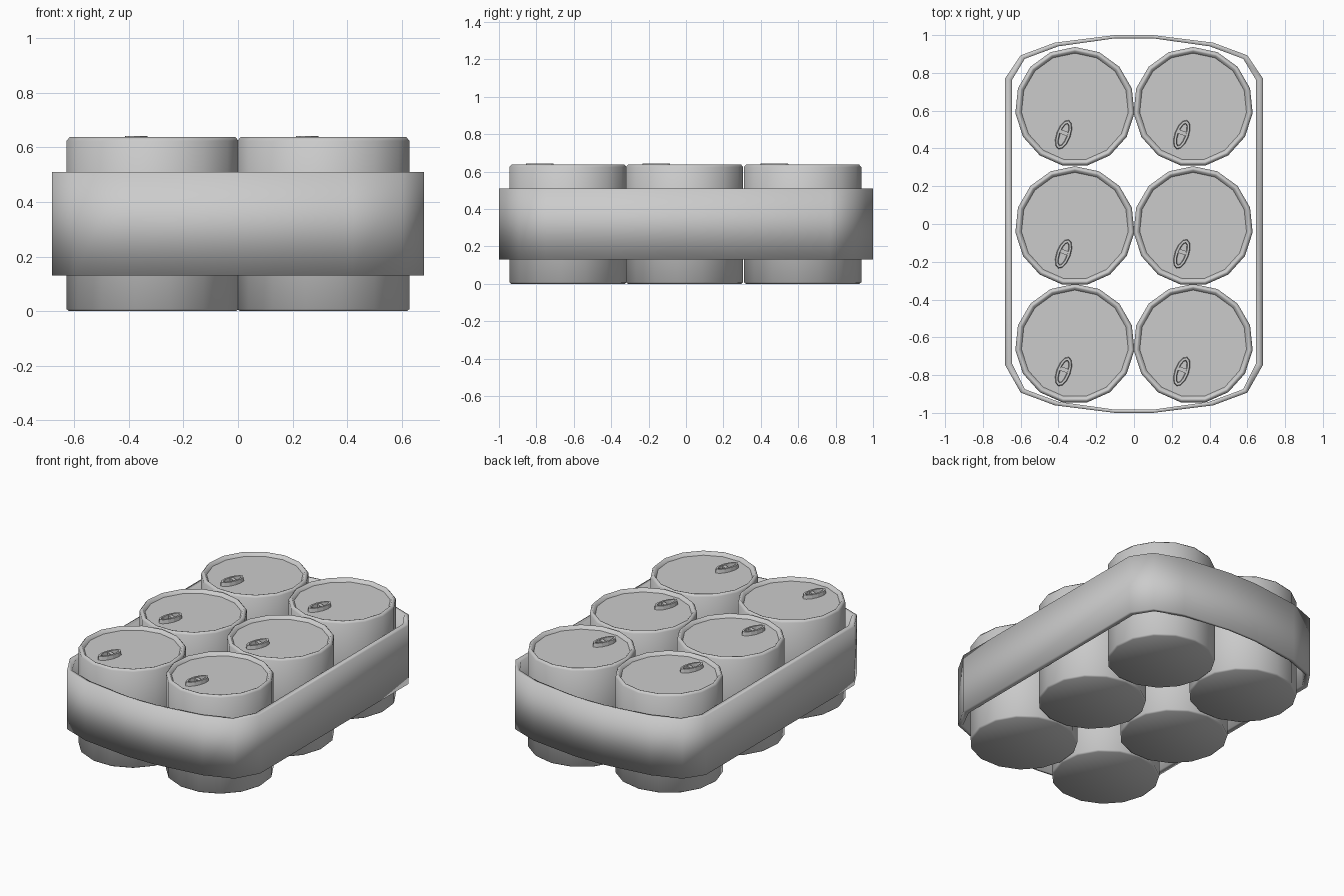
import bpy, bmesh, math
from mathutils import Matrix, Vector

if "Cube" in bpy.data.objects:
    bpy.data.objects.remove(bpy.data.objects["Cube"])

grey = bpy.data.materials.new("light_grey")
grey.use_nodes = True
COLOUR = (0.6, 0.6, 0.6, 1)
grey.diffuse_color = COLOUR
grey.node_tree.nodes["Principled BSDF"].inputs["Base Color"].default_value = COLOUR

SIDES = 15


def finish(bm, name):
    bmesh.ops.recalc_face_normals(bm, faces=bm.faces)
    for f in bm.faces:
        f.smooth = True
    mesh = bpy.data.meshes.new(name)
    bm.to_mesh(mesh)
    bm.free()
    mesh.materials.append(grey)
    return mesh


def place(mesh, name, location=(0, 0, 0)):
    obj = bpy.data.objects.new(name, mesh)
    obj.location = location
    bpy.context.collection.objects.link(obj)
    return obj


def bridge(bm, a, b):
    n = len(a)
    for i in range(n):
        j = (i + 1) % n
        bm.faces.new((a[i], a[j], b[j], b[i]))


def oval(bm, rx, ry, z, count, start=math.pi / 2):
    angles = [start + 2 * math.pi * i / count for i in range(count)]
    return [bm.verts.new((rx * math.cos(a), ry * math.sin(a), z)) for a in angles]


# Can body: closed profile with a chamfered base and a recessed lid
def can_mesh():
    bm = bmesh.new()
    profile = [(0.307, 0), (0.317, 0.008), (0.317, 0.624), (0.305, 0.638),
               (0.296, 0.636), (0.284, 0.618)]
    rings = [oval(bm, r, r, z, SIDES) for r, z in profile]
    for a, b in zip(rings, rings[1:]):
        bridge(bm, a, b)
    bm.faces.new(rings[0])
    bm.faces.new(rings[-1])
    # keep the lid flat in shading
    for e in bm.edges:
        if all(v in rings[-1] for v in e.verts):
            e.smooth = False
    return finish(bm, "can")


# Pull tab: slim oval ring with a crossbar
def tab_mesh():
    bm = bmesh.new()
    loops = [oval(bm, rx, ry, z, 12) for rx, ry, z in
             [(0.038, 0.082, 0.616), (0.034, 0.078, 0.642),
              (0.022, 0.064, 0.642), (0.018, 0.06, 0.616)]]
    for a, b in zip(loops, loops[1:]):
        bridge(bm, a, b)
    bar = Matrix.Translation((0, 0.01, 0.627)) @ Matrix.Diagonal((0.05, 0.022, 0.022, 1))
    bmesh.ops.create_cube(bm, size=1, matrix=bar)
    bmesh.ops.rotate(bm, verts=bm.verts, cent=Vector(),
                     matrix=Matrix.Rotation(math.radians(-20), 3, "Z"))
    mesh = finish(bm, "pull_tab")
    mesh.shade_flat()
    return mesh


# Wrapper band: faceted sleeve, open above and below
def band_mesh():
    bm = bmesh.new()
    outer = [(0.682, 0.757), (0.6, 0.89), (0.42, 0.957), (0.1, 0.997)]
    inner = [(0.645, 0.75), (0.578, 0.872), (0.4, 0.938), (0.1, 0.98)]

    def loop(quarter, z):
        half = quarter + [(-x, y) for x, y in reversed(quarter)]
        points = half + [(-x, -y) for x, y in half]
        return [bm.verts.new((x, y + (0.012 if abs(y) < 0.8 else 0), z))
                for x, y in points]

    loops = [loop(outer, 0.13), loop(outer, 0.51), loop(inner, 0.51), loop(inner, 0.13)]
    for i in range(4):
        bridge(bm, loops[i], loops[(i + 1) % 4])
    return finish(bm, "wrapper_band")


can, tab = can_mesh(), tab_mesh()
for row, y in zip(("front", "middle", "back"), (-0.634, -0.011, 0.62)):
    for side, x in (("right", -0.313), ("left", 0.313)):
        place(can, f"can_{row}_{side}", (x, y, 0))
        place(tab, f"pull_tab_{row}_{side}", (x - 0.06, y - 0.147, 0))
band = place(band_mesh(), "wrapper_band")
band.scale.y = 1 / 0.997
